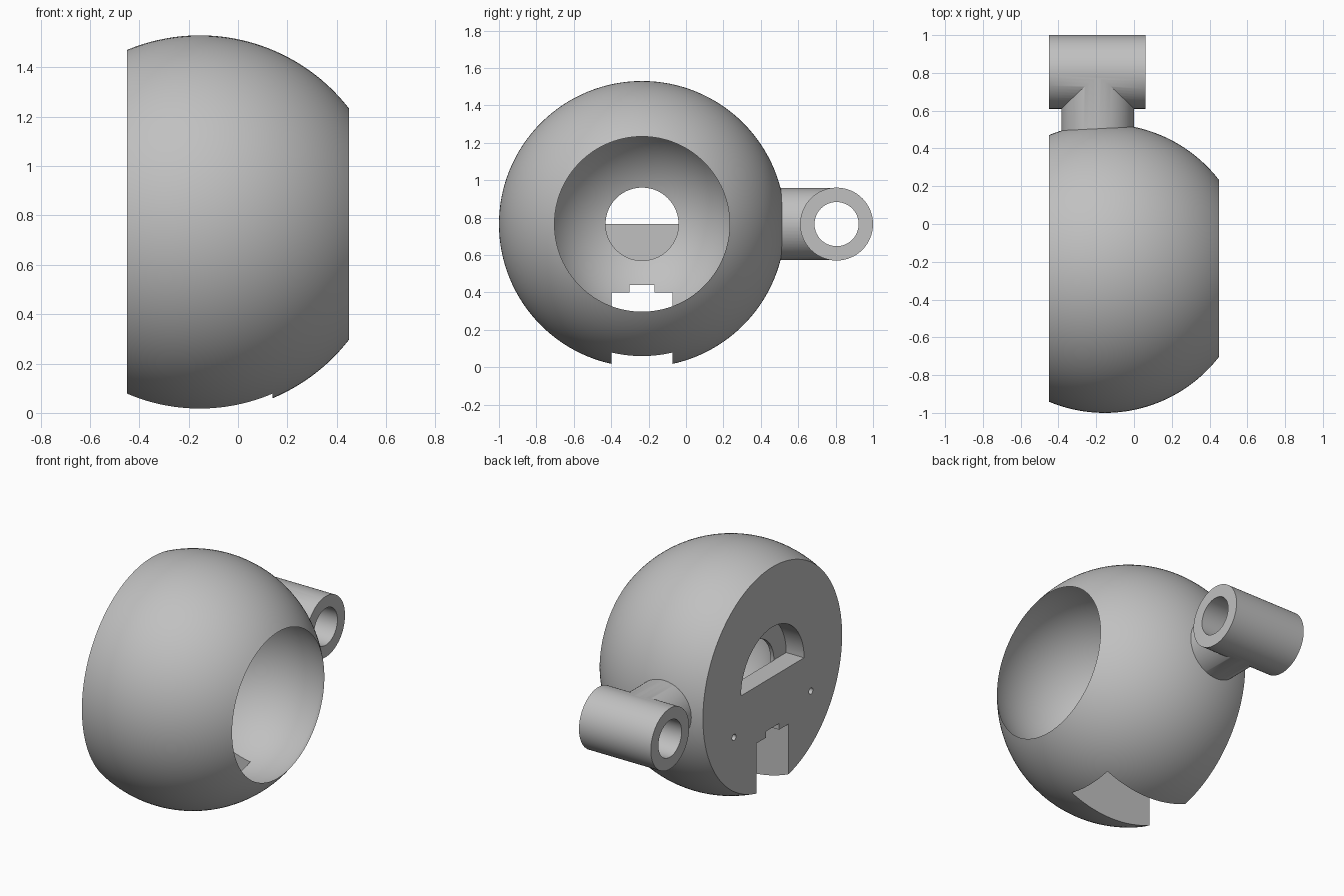
import bpy, bmesh
from math import sin, cos, pi, sqrt, asin, radians
from mathutils import Matrix

cube = bpy.data.objects.get("Cube")
if cube:
    bpy.data.objects.remove(cube)

grey = bpy.data.materials.new("plain grey")
grey.use_nodes = True
colour = (0.53, 0.53, 0.53, 1)
grey.diffuse_color = colour
grey.node_tree.nodes["Principled BSDF"].inputs["Base Color"].default_value = colour

CY, CZ = -0.235, 0.765          # axis of the ball along x
BACK, FRONT = -0.45, 0.45       # flat cuts of the ball


def finish(name, bm):
    bmesh.ops.recalc_face_normals(bm, faces=bm.faces)
    mesh = bpy.data.meshes.new(name)
    bm.to_mesh(mesh)
    bm.free()
    ob = bpy.data.objects.new(name, mesh)
    bpy.context.collection.objects.link(ob)
    mesh.materials.append(grey)
    return ob


def prism(name, outline, x0, x1):
    """Extrude a (y, z) outline along x."""
    bm = bmesh.new()
    face = bm.faces.new([bm.verts.new((x0, y, z)) for y, z in outline])
    ext = bmesh.ops.extrude_face_region(bm, geom=[face])["geom"]
    bmesh.ops.translate(bm, vec=(x1 - x0, 0, 0),
                        verts=[v for v in ext if isinstance(v, bmesh.types.BMVert)])
    return finish(name, bm)


def arc(y, z, r, turn=2 * pi, n=64):
    count = n if turn == 2 * pi else n + 1
    return [(y + r * cos(turn * i / n), z + r * sin(turn * i / n)) for i in range(count)]


def combine(ob, other, operation):
    mod = ob.modifiers.new(other.name, "BOOLEAN")
    mod.operation, mod.solver, mod.object = operation, "EXACT", other
    bpy.context.view_layer.objects.active = ob
    bpy.ops.object.modifier_apply(modifier=mod.name)
    bpy.data.objects.remove(other)


def smooth(ob):
    bpy.ops.object.select_all(action="DESELECT")
    ob.select_set(True)
    bpy.context.view_layer.objects.active = ob
    bpy.ops.object.shade_smooth_by_angle(angle=radians(30))


def sphere_profile(cx, r, x0, x1, n):
    a0, a1 = asin((x0 - cx) / r), asin((x1 - cx) / r)
    angles = [a0 + (a1 - a0) * i / n for i in range(n + 1)]
    return [(cx + r * sin(a), r * cos(a)) for a in angles]


# Hollow ball: outer arc, spherical socket and round eye revolved about x
eye_r, floor_x = 0.195, -0.325
cav_x, cav_r = 0.205, 0.54
rim_x = cav_x - sqrt(cav_r ** 2 - eye_r ** 2)
profile = [(BACK, 0)]
profile += sphere_profile(-0.155, 0.765, BACK, FRONT, 36)
profile += sphere_profile(cav_x, cav_r, FRONT, rim_x, 36)[1:]
profile += [(floor_x, eye_r), (floor_x, 0)]
bm = bmesh.new()
verts = [bm.verts.new((x, 0, r)) for x, r in profile]
edges = [bm.edges.new(pair) for pair in zip(verts, verts[1:])]
bmesh.ops.spin(bm, geom=verts + edges, cent=(0, 0, 0), axis=(1, 0, 0),
               angle=2 * pi, steps=128)
bmesh.ops.remove_doubles(bm, verts=bm.verts, dist=0.0005)
bmesh.ops.translate(bm, vec=(0, CY, CZ), verts=bm.verts)
body = finish("socket_ball", bm)

# Half-round pocket in the flat back
combine(body, prism("pocket", arc(CY, CZ, 0.32, pi), BACK - 0.1, floor_x + 0.002), "DIFFERENCE")

# Stepped slot through the underside
w, n = 0.162, 0.067
slot = [(CY - w, -0.2), (CY + w, -0.2), (CY + w, 0.4), (CY + n, 0.4),
        (CY + n, 0.44), (CY - n, 0.44), (CY - n, 0.4), (CY - w, 0.4)]
combine(body, prism("slot", slot, BACK - 0.1, 0.14), "DIFFERENCE")

# Pair of small screw holes
for side in (-1, 1):
    hole = prism("screw_hole", arc(CY + side * 0.39, 0.525, 0.02, n=20), BACK - 0.1, BACK + 0.2)
    combine(body, hole, "DIFFERENCE")
smooth(body)

# Hinge tube with its neck and bore
tube_y = 0.805
tube = prism("hinge_tube", arc(tube_y, CZ, 0.195), BACK, 0.06)
neck = prism("hinge_neck", arc(0, 0, 0.192), 0.4, tube_y)
neck.data.transform(Matrix.Translation((-0.192, 0, CZ)) @ Matrix.Rotation(pi / 2, 4, "Z"))
combine(tube, neck, "UNION")
combine(tube, prism("bore", arc(tube_y, CZ, 0.118), BACK - 0.1, 0.2), "DIFFERENCE")
smooth(tube)
